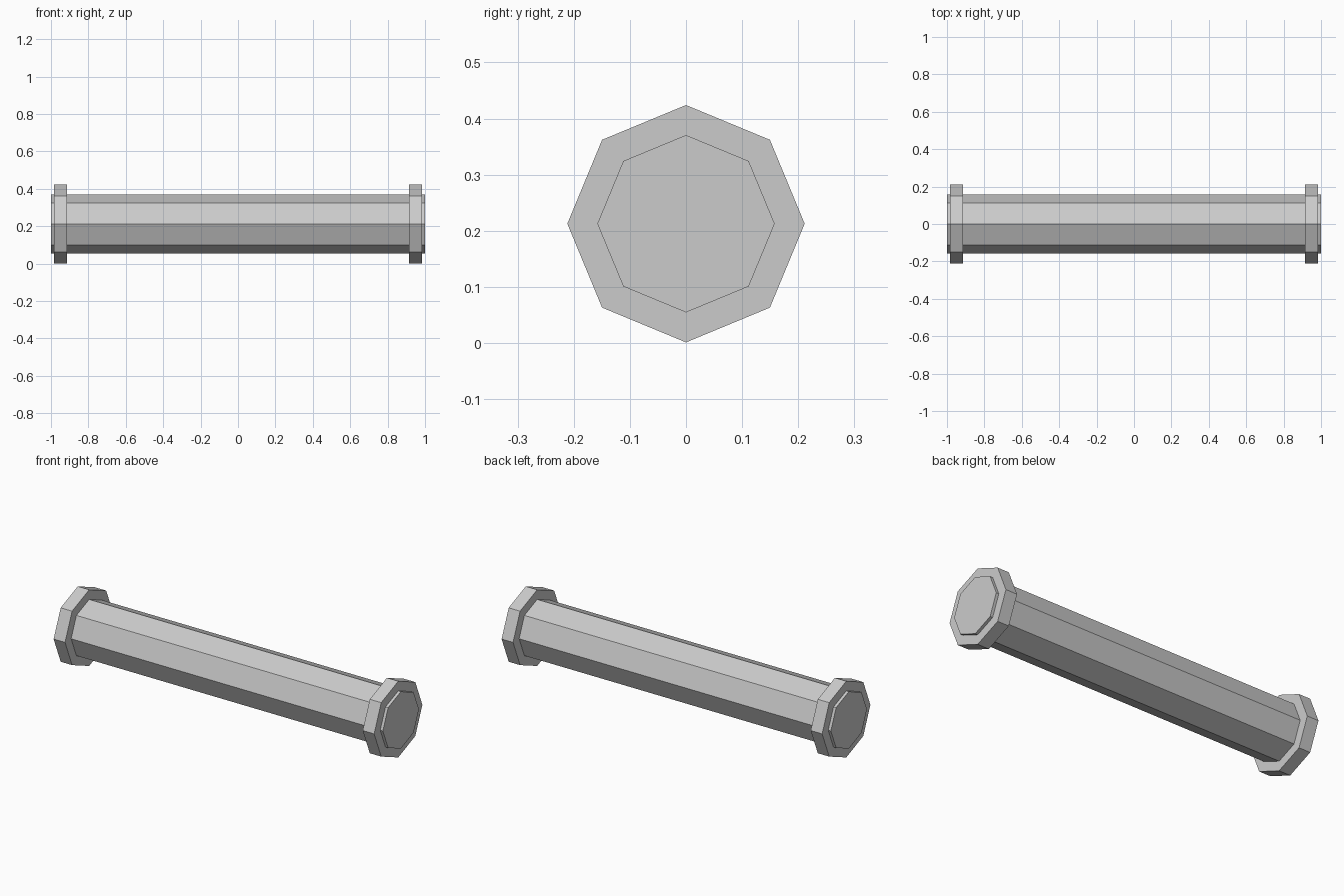
import bpy
from math import radians

if "Cube" in bpy.data.objects:
    bpy.data.objects.remove(bpy.data.objects["Cube"])

CENTRE_Z = 0.2125


def octagon_bar(name, radius, length, x):
    """Flat-faced eight-sided cylinder lying along x, with a corner pointing up."""
    bpy.ops.mesh.primitive_cylinder_add(
        vertices=8, radius=radius, depth=length,
        location=(x, 0, CENTRE_Z), rotation=(0, radians(90), 0))
    obj = bpy.context.object
    obj.name = name
    return obj


# Long pipe body with closed ends
octagon_bar("pipe_body", 0.158, 2.0, 0)

# Wider flange just inside each end
for side, sign in (("left", -1), ("right", 1)):
    octagon_bar(side + "_flange", 0.2115, 0.07, sign * 0.949)
